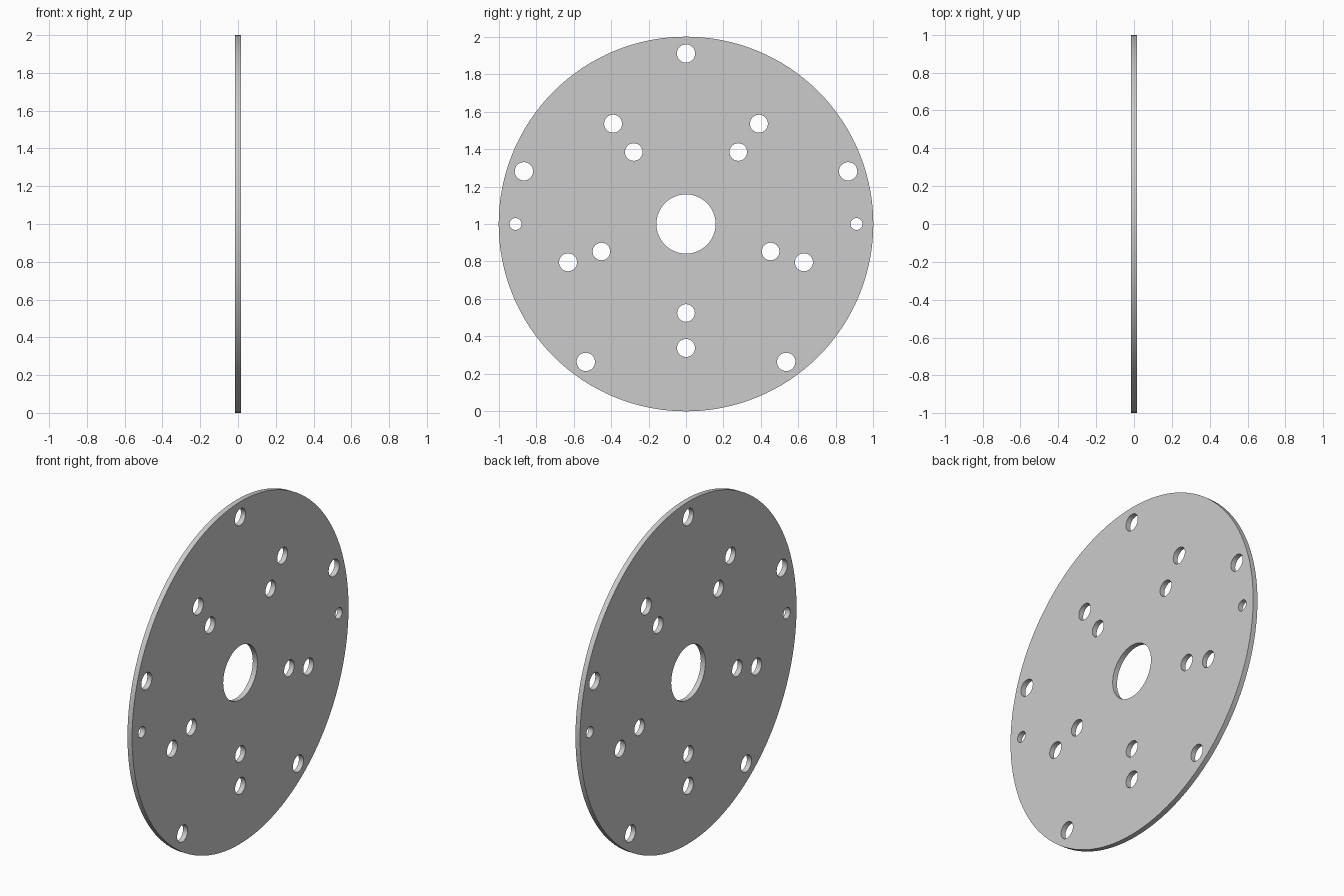
import bpy, bmesh
from math import sin, cos, pi, radians

if "Cube" in bpy.data.objects:
    bpy.data.objects.remove(bpy.data.objects["Cube"])

THICK = 0.03
bm = bmesh.new()


def ring(y, z, r, n):
    """Closed circle of edges in the YZ plane."""
    vs = [bm.verts.new((-THICK / 2, y + r * cos(2 * pi * i / n), z + r * sin(2 * pi * i / n)))
          for i in range(n)]
    for i in range(n):
        bm.edges.new((vs[i], vs[(i + 1) % n]))


def bolt_circle(dist, r, start, count):
    for k in range(count):
        a = radians(start) + 2 * pi * k / count
        ring(dist * cos(a), 1 + dist * sin(a), r, 32)


# Rim and centre bore
ring(0, 1, 1.0, 128)
ring(0, 1, 0.158, 64)
# Outer, middle and inner sets of five holes, plus the two small side holes
bolt_circle(0.91, 0.049, 90, 5)
bolt_circle(0.662, 0.048, -90, 5)
bolt_circle(0.475, 0.047, -90, 5)
bolt_circle(0.91, 0.032, 0, 2)

# Fill the drilled face, then give it thickness
bmesh.ops.triangle_fill(bm, use_beauty=True, use_dissolve=False, edges=bm.edges[:], normal=(1, 0, 0))
ext = bmesh.ops.extrude_face_region(bm, geom=bm.faces[:], use_keep_orig=True)
bmesh.ops.translate(bm, vec=(THICK, 0, 0),
                    verts=[g for g in ext["geom"] if isinstance(g, bmesh.types.BMVert)])
bmesh.ops.recalc_face_normals(bm, faces=bm.faces[:])

mesh = bpy.data.meshes.new("drilled_disc")
bm.to_mesh(mesh)
bm.free()
disc = bpy.data.objects.new("drilled_disc", mesh)
bpy.context.collection.objects.link(disc)
bpy.context.view_layer.objects.active = disc
disc.select_set(True)
bpy.ops.object.shade_smooth_by_angle(angle=radians(30))
